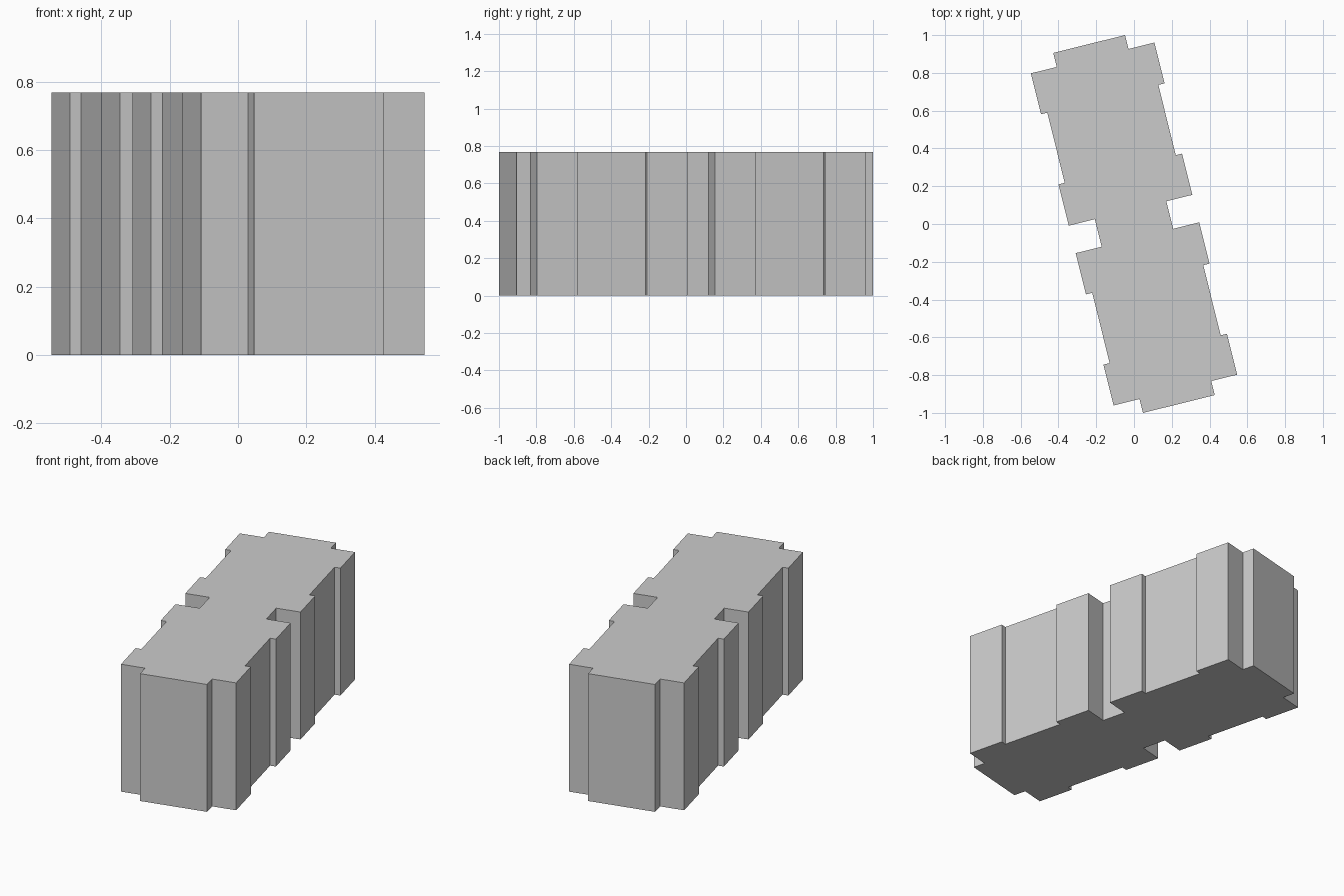
import bpy, bmesh
from math import radians
from mathutils import Matrix

if "Cube" in bpy.data.objects:
    bpy.data.objects.remove(bpy.data.objects["Cube"])

HEIGHT = 0.768
TURN = radians(14)

# One quarter of the plan, from the end wall round to the side recess:
# end bay, corner pier, shallow wall, inner pier, deep central recess
quarter = [(0.196, 0.982), (0.196, 0.906), (0.337, 0.906), (0.337, 0.683),
           (0.303, 0.683), (0.303, 0.300), (0.337, 0.300), (0.337, 0.075),
           (0.195, 0.075)]

# Mirror the quarter across both axes to close the outline
right = quarter + [(x, -y) for x, y in reversed(quarter)]
outline = right + [(-x, y) for x, y in reversed(right)]

# Extrude the plan into the building block
bm = bmesh.new()
base = bm.faces.new([bm.verts.new((x, y, 0)) for x, y in outline])
top = bmesh.ops.extrude_face_region(bm, geom=[base], use_keep_orig=True)
bmesh.ops.translate(bm, vec=(0, 0, HEIGHT),
                    verts=[v for v in top["geom"] if isinstance(v, bmesh.types.BMVert)])
bmesh.ops.rotate(bm, cent=(0, 0, 0), matrix=Matrix.Rotation(TURN, 3, 'Z'), verts=bm.verts)
bmesh.ops.recalc_face_normals(bm, faces=bm.faces)

mesh = bpy.data.meshes.new("building_block")
bm.to_mesh(mesh)
bm.free()
bpy.context.collection.objects.link(bpy.data.objects.new("building_block", mesh))
